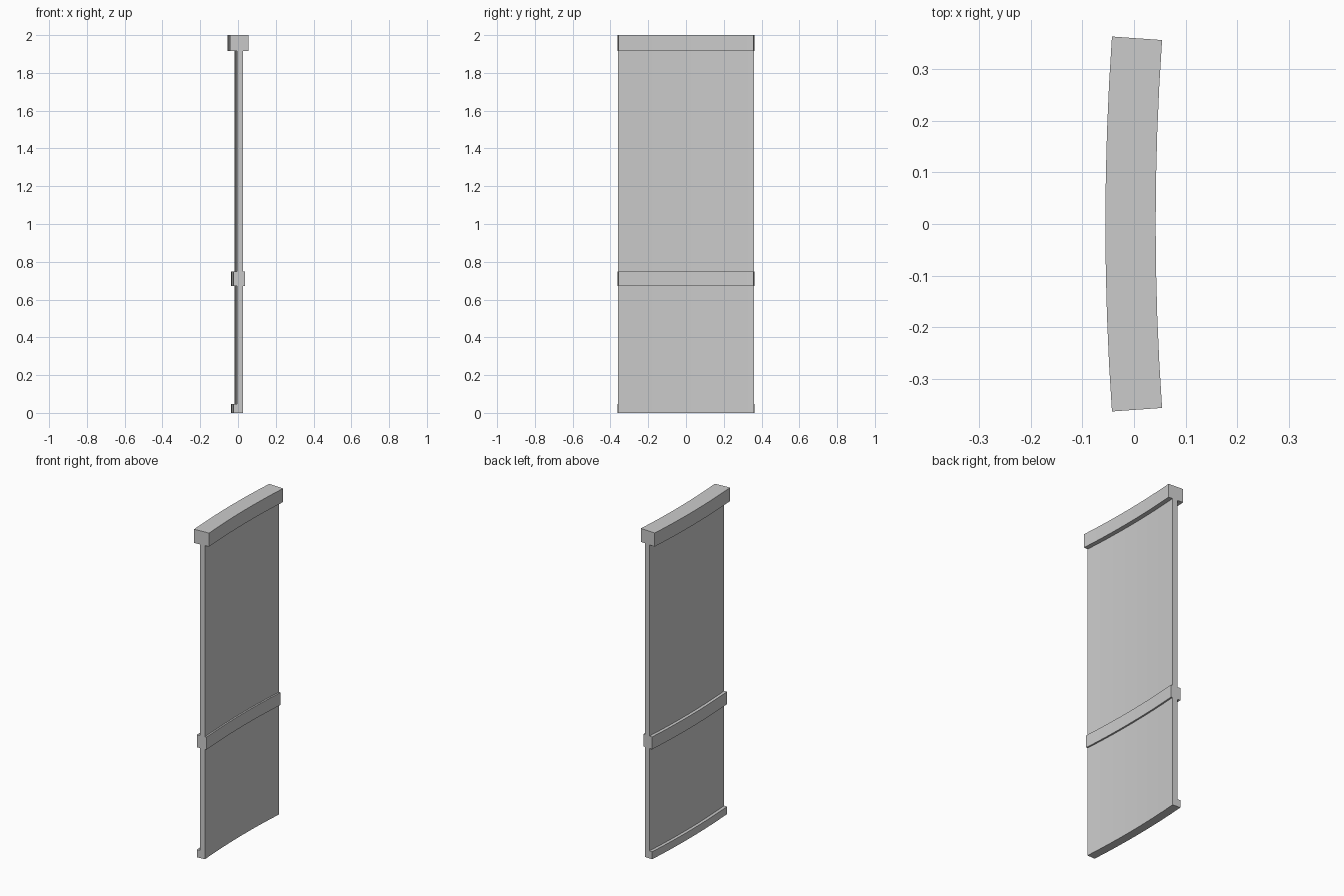
import bpy, bmesh, math

if "Cube" in bpy.data.objects:
    bpy.data.objects.remove(bpy.data.objects["Cube"])

RADIUS = 5.2       # outer radius of the cap, whose centre lies on +x
HALF_ANGLE = 0.07  # half of the wall's sweep
SEGMENTS = 8
OUTER_X = -0.0555  # outermost x of the cap at mid-span


def curved_bar(name, x0, x1, z0, z1):
    """Sweep a rectangular section (x0..x1 at y=0, z0..z1) along the wall's arc."""
    centre = OUTER_X + RADIUS
    bm = bmesh.new()
    rings = []
    for i in range(SEGMENTS + 1):
        a = HALF_ANGLE * (2 * i / SEGMENTS - 1)
        ring = []
        for x, z in ((x0, z0), (x1, z0), (x1, z1), (x0, z1)):
            r = centre - x
            ring.append(bm.verts.new((centre - r * math.cos(a), r * math.sin(a), z)))
        rings.append(ring)
    for a, b in zip(rings, rings[1:]):
        for k in range(4):
            n = (k + 1) % 4
            bm.faces.new((a[k], a[n], b[n], b[k]))
    bm.faces.new(rings[0])
    bm.faces.new(rings[-1][::-1])
    bmesh.ops.recalc_face_normals(bm, faces=bm.faces)
    mesh = bpy.data.meshes.new(name)
    bm.to_mesh(mesh)
    bm.free()
    obj = bpy.data.objects.new(name, mesh)
    bpy.context.collection.objects.link(obj)
    bpy.context.view_layer.objects.active = obj
    obj.select_set(True)
    bpy.ops.object.shade_smooth_by_angle(angle=math.radians(30))
    obj.select_set(False)


# Thin wall panel
curved_bar("wall_panel", -0.018, 0.015, 0.0, 1.95)
# Wide cap along the top
curved_bar("top_cap", OUTER_X, 0.042, 1.917, 2.0)
# Rail standing out on both sides
curved_bar("middle_rail", -0.037, 0.025, 0.672, 0.748)
# Skirting on the outer side only
curved_bar("skirting", -0.037, 0.0, 0.0, 0.046)
